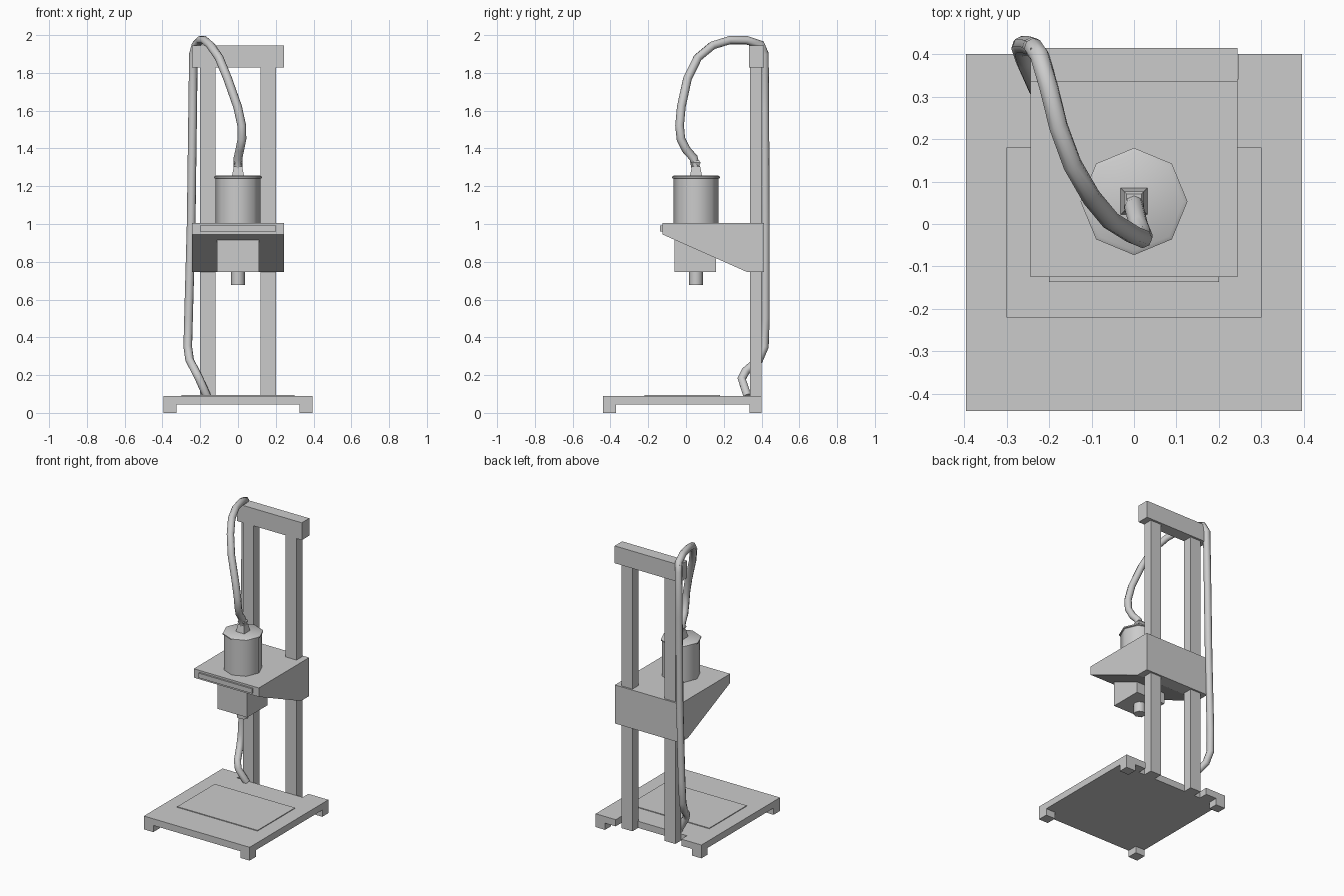
import bpy, bmesh, math

if "Cube" in bpy.data.objects:
    bpy.data.objects.remove(bpy.data.objects["Cube"])


def make(name, verts, faces):
    me = bpy.data.meshes.new(name)
    me.from_pydata(verts, [], faces)
    bm = bmesh.new()
    bm.from_mesh(me)
    bmesh.ops.recalc_face_normals(bm, faces=bm.faces)
    bm.to_mesh(me)
    bm.free()
    ob = bpy.data.objects.new(name, me)
    bpy.context.collection.objects.link(ob)
    return ob


def prism(name, profile, place):
    """Extrude a 2D profile; place(u, v, end) gives the 3D point."""
    n = len(profile)
    verts = [place(u, v, e) for e in (0, 1) for u, v in profile]
    faces = [list(range(n)), list(range(n, 2 * n))]
    faces += [[i, (i + 1) % n, n + (i + 1) % n, n + i] for i in range(n)]
    return make(name, verts, faces)


def box(name, x, y, z):
    return prism(name, [(x[0], y[0]), (x[1], y[0]), (x[1], y[1]), (x[0], y[1])],
                 lambda u, v, e: (u, v, z[e]))


def lathe(name, profile, sides, turn=0.0, center=(0, 0.053)):
    """Stack of rings (radius, height), capped at both ends."""
    verts = []
    for r, z in profile:
        for i in range(sides):
            a = turn + 2 * math.pi * i / sides
            verts.append((center[0] + r * math.cos(a), center[1] + r * math.sin(a), z))
    faces = [[k * sides + i, k * sides + (i + 1) % sides,
              (k + 1) * sides + (i + 1) % sides, (k + 1) * sides + i]
             for k in range(len(profile) - 1) for i in range(sides)]
    faces += [list(range(sides)), list(range(len(verts) - sides, len(verts)))]
    return make(name, verts, faces)


def smooth(ob, deg):
    bpy.ops.object.select_all(action='DESELECT')
    ob.select_set(True)
    bpy.context.view_layer.objects.active = ob
    bpy.ops.object.shade_smooth_by_angle(angle=math.radians(deg))


# base plate, notched at the back for the posts
half = [(0.395, -0.44), (0.395, 0.40), (0.245, 0.40), (0.245, 0.34)]
outline = half + [(-x, y) for x, y in reversed(half)]
prism("base_plate", outline, lambda u, v, e: (u, v, (0.045, 0.09)[e]))
box("base_work_area", (-0.3, 0.3), (-0.22, 0.18), (0.088, 0.095))

# feet and posts, mirrored left and right
for side, s in (("left", -1), ("right", 1)):
    for end, y in (("front", (-0.44, -0.37)), ("back", (0.335, 0.40))):
        box(f"foot_{end}_{side}", sorted((s * 0.325, s * 0.395)), y, (0, 0.046))
    box(f"post_{side}", sorted((s * 0.12, s * 0.20)), (0.338, 0.40), (0.045, 1.84))

# top cross beam
box("top_beam", (-0.243, 0.243), (0.334, 0.414), (1.828, 1.945))

# carriage bracket with sloped underside
side_profile = [(-0.125, 1.005), (0.412, 1.005), (0.412, 0.745),
                (0.325, 0.745), (-0.125, 0.945)]
prism("carriage", side_profile, lambda u, v, e: ((-0.243, 0.243)[e], u, v))
box("carriage_front_strip", (-0.2, 0.2), (-0.137, -0.12), (0.96, 0.992))

# head below the carriage, with nozzle
box("lower_head", (-0.11, 0.11), (-0.06, 0.16), (0.745, 0.97))
smooth(lathe("nozzle", [(0.037, 0.677), (0.037, 0.75)], 8), 50)

# motor housing with rim
smooth(lathe("motor_housing", [(0.119, 1.0), (0.119, 1.24), (0.126, 1.243),
                               (0.126, 1.251), (0.116, 1.257)], 8), 50)

# square tapered cable connector
q = math.sqrt(2)
lathe("cable_connector", [(0.032 * q, 1.253), (0.022 * q, 1.305), (0.016 * q, 1.307),
                          (0.024 * q, 1.325), (0.018 * q, 1.335)], 4, math.pi / 4)

# cable looping over the beam and down behind to the base
path = [(0, 0.053, 1.29), (0, 0.04, 1.35), (0.01, 0.0, 1.395), (0.021, -0.027, 1.45),
        (0.02, -0.034, 1.52), (-0.002, -0.025, 1.62), (-0.055, 0.008, 1.77),
        (-0.10, 0.062, 1.88), (-0.145, 0.14, 1.945), (-0.178, 0.23, 1.973),
        (-0.2, 0.32, 1.973), (-0.222, 0.395, 1.95), (-0.236, 0.415, 1.90),
        (-0.24, 0.417, 1.6), (-0.248, 0.42, 1.0), (-0.262, 0.42, 0.5),
        (-0.266, 0.415, 0.35), (-0.256, 0.385, 0.28), (-0.225, 0.315, 0.22),
        (-0.205, 0.295, 0.18), (-0.165, 0.325, 0.09)]
cu = bpy.data.curves.new("cable", 'CURVE')
cu.dimensions = '3D'
cu.bevel_depth = 0.023
cu.bevel_resolution = 2
cu.use_fill_caps = True
sp = cu.splines.new('POLY')
sp.points.add(len(path) - 1)
for p, co in zip(sp.points, path):
    p.co = (*co, 1)
cable = bpy.data.objects.new("cable", cu)
bpy.context.collection.objects.link(cable)
bpy.ops.object.select_all(action='DESELECT')
cable.select_set(True)
bpy.context.view_layer.objects.active = cable
bpy.ops.object.convert(target='MESH')
smooth(bpy.context.view_layer.objects.active, 60)
